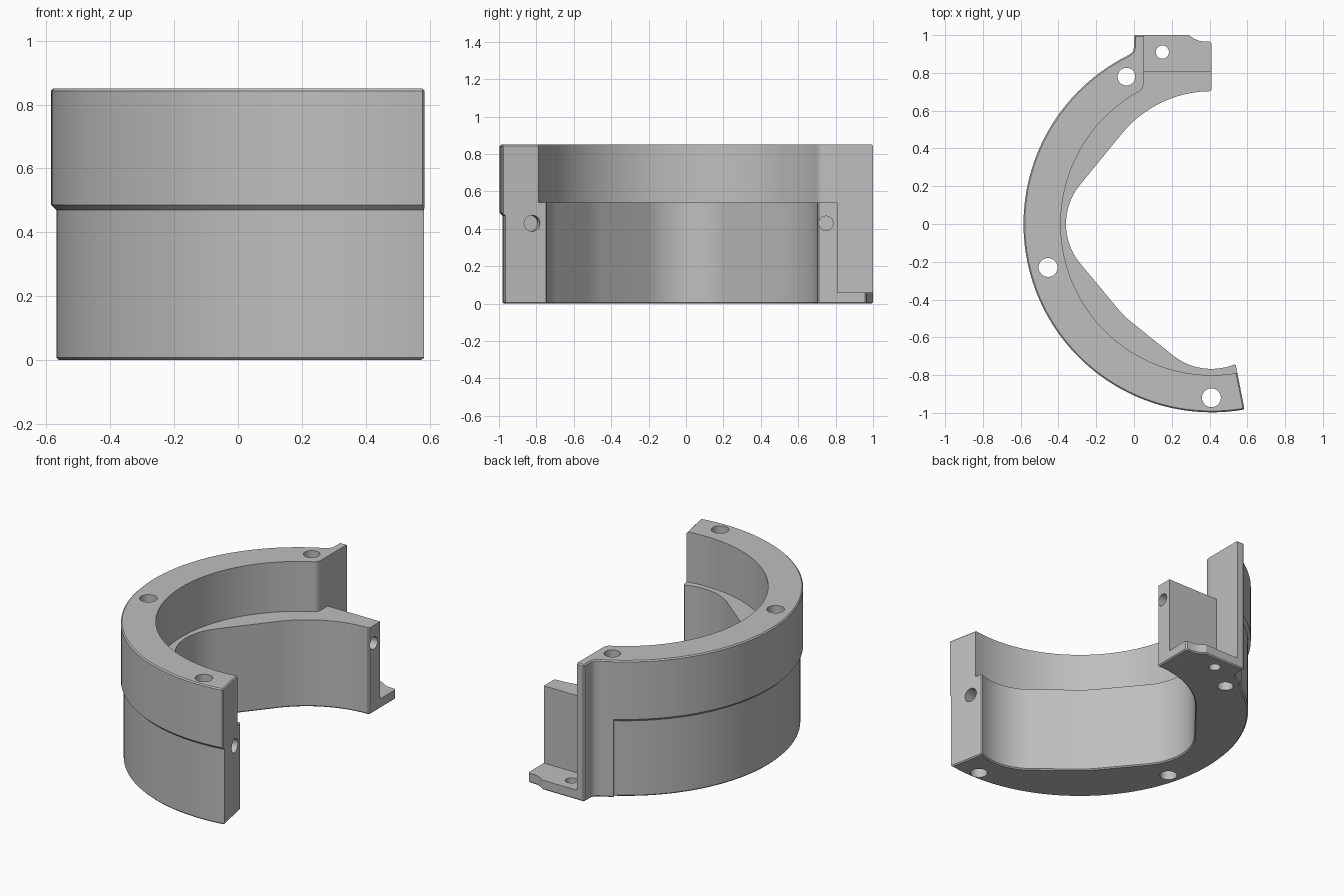
import bpy, bmesh
from math import radians, cos, sin
from mathutils import Vector

cube = bpy.data.objects.get("Cube")
if cube:
    bpy.data.objects.remove(cube, do_unlink=True)

CX = 0.412       # ring axis x
R_OUT = 0.997
R_IN = 0.80
END = 280        # angle of the open end face
HEIGHT = 0.85
LEDGE = 0.54

grey = bpy.data.materials.new("machined grey")
grey.use_nodes = True
colour = (0.52, 0.52, 0.52, 1)
grey.diffuse_color = colour
grey.node_tree.nodes["Principled BSDF"].inputs["Base Color"].default_value = colour


def arc(cx, cy, r, a0, a1, n):
    angles = [radians(a0 + (a1 - a0) * i / n) for i in range(n + 1)]
    return [(cx + r * cos(a), cy + r * sin(a)) for a in angles]


def finish(name, bm):
    bmesh.ops.recalc_face_normals(bm, faces=bm.faces)
    mesh = bpy.data.meshes.new(name)
    bm.to_mesh(mesh)
    bm.free()
    mesh.materials.append(grey)
    ob = bpy.data.objects.new(name, mesh)
    bpy.context.collection.objects.link(ob)
    return ob


def prism(name, outline, z0, z1):
    bm = bmesh.new()
    face = bm.faces.new([bm.verts.new((x, y, z0)) for x, y in outline])
    top = bmesh.ops.extrude_face_region(bm, geom=[face])["geom"]
    verts = [v for v in top if isinstance(v, bmesh.types.BMVert)]
    bmesh.ops.translate(bm, verts=verts, vec=(0, 0, z1 - z0))
    return finish(name, bm)


def sweep(name, profile, a0, a1, steps):
    """Turn an (r, z) profile around the ring axis."""
    bm = bmesh.new()
    rings = []
    for i in range(steps + 1):
        a = radians(a0 + (a1 - a0) * i / steps)
        rings.append([bm.verts.new((CX + r * cos(a), r * sin(a), z)) for r, z in profile])
    n = len(profile)
    for p, q in zip(rings, rings[1:]):
        for j in range(n):
            k = (j + 1) % n
            bm.faces.new((p[j], p[k], q[k], q[j]))
    bm.faces.new(rings[0])
    bm.faces.new(rings[-1])
    return finish(name, bm)


def drill(start, direction, radius, depth):
    """Cylinder cutter that enters the surface at start."""
    d = Vector(direction).normalized()
    length = depth + 0.1
    bm = bmesh.new()
    bmesh.ops.create_cone(bm, cap_ends=True, segments=32, radius1=radius,
                          radius2=radius, depth=length)
    rot = d.to_track_quat('Z', 'Y').to_matrix()
    bmesh.ops.rotate(bm, verts=bm.verts, cent=(0, 0, 0), matrix=rot)
    bmesh.ops.translate(bm, verts=bm.verts, vec=Vector(start) + d * (length / 2 - 0.1))
    return finish("drill_cutter", bm)


def use(ob):
    bpy.ops.object.select_all(action='DESELECT')
    ob.select_set(True)
    bpy.context.view_layer.objects.active = ob


def cut(ob, cutter):
    cutter.hide_render = True
    mod = ob.modifiers.new("cut", 'BOOLEAN')
    mod.operation = 'DIFFERENCE'
    mod.solver = 'EXACT'
    mod.object = cutter
    use(ob)
    bpy.ops.object.modifier_apply(modifier=mod.name)
    bpy.data.objects.remove(cutter, do_unlink=True)


# Full-height block: outer arc, flange, base tab, then the wavy inner wall
outline = arc(CX, 0, R_OUT, END, 116.5, 96)
outline += [(-0.012, 0.906), (-0.003, 0.92), (0, 0.94), (0, 1), (0.29, 1),
            (0.32, 0.98), (0.35, 0.968), (0.41, 0.965)]
outline += arc(0.41, 0.09, 0.613, 90, 140, 20)
outline += arc(-0.033, 0, 0.327, 140, 220, 24)
outline += [(-0.08, -0.455), (-0.042, -0.496), (0, -0.53)]
outline += arc(0.41, -0.44, 0.327, 230, 293, 20)
body = prism("split_ring_housing", outline, 0, HEIGHT)

# Fine chamfer on the block's edges
bevel = body.modifiers.new("chamfer", 'BEVEL')
bevel.width = 0.007
bevel.segments = 1
bevel.limit_method = 'ANGLE'
bevel.angle_limit = radians(50)
use(body)
bpy.ops.object.modifier_apply(modifier=bevel.name)

# Upper bore above the ledge
pocket = arc(CX, 0, R_IN, 300, 119.5, 80)
pocket += [(0.036, 0.706), (0.046, 0.72), (0.05, 0.74), (0.05, 1.2), (1.2, 1.2), (1.2, -0.7)]
cut(body, prism("bore_cutter", pocket, LEDGE, 1))

# Open corner behind the end wall, leaving the base tab
corner = [(0.05, 0.81), (1.2, 0.81), (1.2, 1.2), (0.05, 1.2)]
cut(body, prism("corner_cutter", corner, 0.06, 1.1))

# Shallow outer recess below the shoulder
step = [(0.973, -0.1), (0.973, 0), (0.981, 0.008), (0.981, 0.47),
        (1.001, 0.49), (1.1, 0.49), (1.1, -0.1)]
cut(body, sweep("recess_cutter", step, 121, 292, 100))

# Vertical through holes
for x, y, r in [(-0.04, 0.78, 0.047), (-0.455, -0.23, 0.05),
                (0.41, -0.92, 0.05), (0.15, 0.91, 0.035)]:
    cut(body, drill((x, y, HEIGHT), (0, 0, -1), r, 1))

# Blind bolt holes in both end faces
a = radians(END)
cut(body, drill((CX + 0.835 * cos(a), 0.835 * sin(a), 0.43), (sin(a), -cos(a), 0), 0.043, 0.08))
cut(body, drill((0.41, 0.748, 0.43), (-1, 0, 0), 0.038, 0.15))

use(body)
bpy.ops.object.shade_smooth_by_angle(angle=radians(30))
